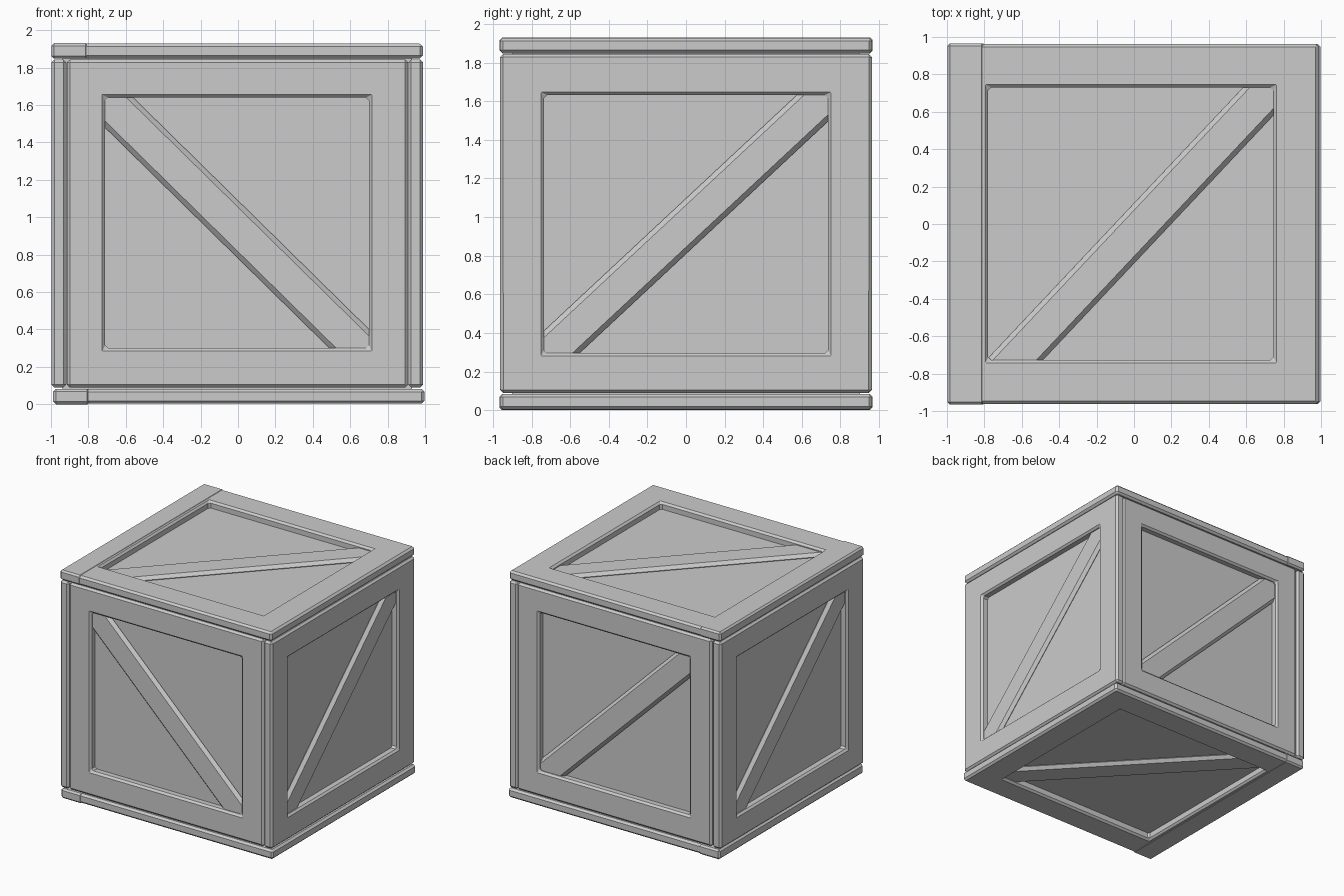
import bpy, bmesh, math
from mathutils import Matrix, Vector

if "Cube" in bpy.data.objects:
    bpy.data.objects.remove(bpy.data.objects["Cube"])


def finish(bm, name, mat, bevel):
    bmesh.ops.recalc_face_normals(bm, faces=bm.faces)
    me = bpy.data.meshes.new(name)
    bm.to_mesh(me)
    bm.free()
    ob = bpy.data.objects.new(name, me)
    bpy.context.collection.objects.link(ob)
    ob.matrix_world = mat
    if bevel:
        m = ob.modifiers.new("bevel", 'BEVEL')
        m.width = bevel
        m.segments = 1
        m.limit_method = 'ANGLE'
    return ob


def box(name, lo, hi, mat=Matrix(), bevel=0.0):
    bm = bmesh.new()
    lo, hi = Vector(lo), Vector(hi)
    bmesh.ops.create_cube(bm, size=1)
    for v in bm.verts:
        v.co = (lo + hi) / 2 + v.co * (hi - lo)
    return finish(bm, name, mat, bevel)


def ring(name, outer, hole, thick, mat, bevel):
    """Rectangular frame; outer and hole are (u0, u1, v0, v1)."""
    bm = bmesh.new()

    def loop(r, w):
        return [bm.verts.new((u, v, w)) for u, v in
                ((r[0], r[2]), (r[1], r[2]), (r[1], r[3]), (r[0], r[3]))]
    loops = [loop(outer, 0), loop(hole, 0), loop(hole, -thick), loop(outer, -thick)]
    for a, b in zip(loops, loops[1:] + loops[:1]):
        for i in range(4):
            j = (i + 1) % 4
            bm.faces.new((a[i], a[j], b[j], b[i]))
    return finish(bm, name, mat, bevel)


def axes(u, v, origin):
    u, v = Vector(u), Vector(v)
    m = Matrix((u, v, u.cross(v))).transposed().to_4x4()
    m.translation = origin
    return m


def crate_side(name, mat, outer, hole, angle, offset, width):
    ring(name + "_frame", outer, hole, 0.08, mat, 0.016)
    # diagonal brace, its ends buried in the frame
    turn = Matrix.Translation((0, offset, 0)) @ Matrix.Rotation(math.radians(angle), 4, 'Z')
    h = width / 2
    box(name + "_brace", (-1.1, -h, -0.075), (1.1, h, -0.024), mat @ turn, 0.026)


# inner panels, seen through the frame openings
box("inner_panels", (-0.938, -0.9, 0.065), (0.93, 0.9, 1.87))

X, Y, Z = Vector((1, 0, 0)), Vector((0, 1, 0)), Vector((0, 0, 1))
mid = 0.965

# front and back, fitted between the two sides
narrow = (-0.915, 0.91, -0.875, 0.878)
narrow_hole = (-0.71, 0.70, -0.665, 0.675)
crate_side("front", axes(X, Z, (0, -0.96, mid)), narrow, narrow_hole, -44.5, -0.03, 0.22)
crate_side("back", axes(-X, Z, (0, 0.96, mid)), narrow, narrow_hole, 44.5, -0.03, 0.22)

# left and right sides, full depth
wide = (-0.963, 0.963, -0.875, 0.878)
wide_hole = (-0.735, 0.735, -0.67, 0.667)
crate_side("right", axes(Y, Z, (0.99, 0, mid)), wide, wide_hole, 43, -0.012, 0.21)
crate_side("left", axes(-Y, Z, (-0.998, 0, mid)), wide, wide_hole, 43, -0.012, 0.21)

# lid and base, the base being the lid turned over
for name, mat in (("lid", axes(X, Y, (0, 0, 1.928))), ("base", axes(X, -Y, (0.01, 0, 0.003)))):
    crate_side(name, mat, (-0.99, 0.988, -0.963, 0.963),
               (-0.78, 0.745, -0.727, 0.73), 46.7, -0.05, 0.22)
    # end board standing slightly proud
    box(name + "_end_board", (-0.998, -0.965, -0.08), (-0.802, 0.966, 0.003), mat, 0.014)
